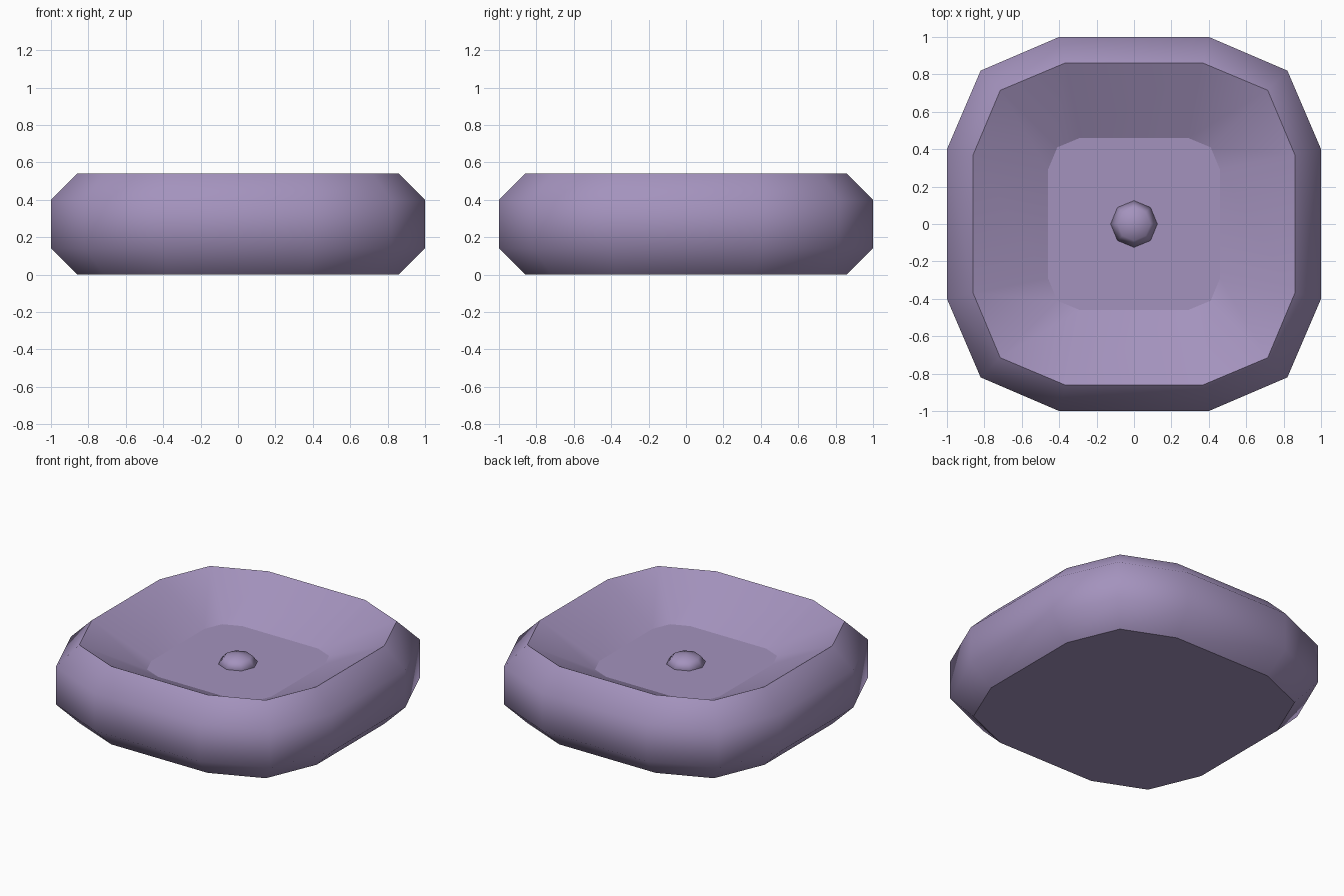
import bpy
import bmesh

if "Cube" in bpy.data.objects:
    bpy.data.objects.remove(bpy.data.objects["Cube"])

lavender = bpy.data.materials.new("dusty_lavender")
lavender.use_nodes = True
colour = (0.37, 0.29, 0.51, 1)
lavender.diffuse_color = colour
lavender.node_tree.nodes["Principled BSDF"].inputs["Base Color"].default_value = colour


def finish(name, bm):
    """Turn a bmesh into a smooth shaded, coloured object."""
    bmesh.ops.recalc_face_normals(bm, faces=bm.faces)
    for face in bm.faces:
        face.smooth = True
    mesh = bpy.data.meshes.new(name)
    bm.to_mesh(mesh)
    bm.free()
    mesh.materials.append(lavender)
    obj = bpy.data.objects.new(name, mesh)
    bpy.context.collection.objects.link(obj)
    return obj


def ring(bm, half, side, corner, z):
    """Twelve-sided rounded square: flat sides plus one point per corner."""
    x, y = 1, 0
    verts = []
    for _ in range(4):
        for along, across in ((half, -side), (half, side), (corner, corner)):
            verts.append(bm.verts.new((along * x - across * y, along * y + across * x, z)))
        x, y = -y, x
    return verts


# Basin: rings from the underside, up the outside, over the rim to the floor
profile = [
    (0.86, 0.37, 0.715, 0.0),
    (1.0, 0.40, 0.82, 0.14),
    (1.0, 0.40, 0.82, 0.40),
    (0.86, 0.37, 0.715, 0.54),
    (0.46, 0.29, 0.41, 0.335),
]
bm = bmesh.new()
rings = [ring(bm, *section) for section in profile]
for low, high in zip(rings, rings[1:]):
    for i in range(len(low)):
        j = (i + 1) % len(low)
        bm.faces.new((low[i], low[j], high[j], high[i]))
bm.faces.new(rings[0][::-1])
bm.faces.new(rings[-1])

# Crisp edges around the underside, rim and floor
for r in (rings[0], rings[3], rings[4]):
    for a, b in zip(r, r[1:] + r[:1]):
        bm.edges.get((a, b)).smooth = False
finish("basin", bm)

# Low domed knob in the middle of the floor
bm = bmesh.new()
bmesh.ops.create_uvsphere(bm, u_segments=8, v_segments=4, radius=0.125)
bmesh.ops.scale(bm, vec=(1, 1, 0.5), verts=bm.verts)
knob = finish("floor_knob", bm)
knob.location.z = 0.335
